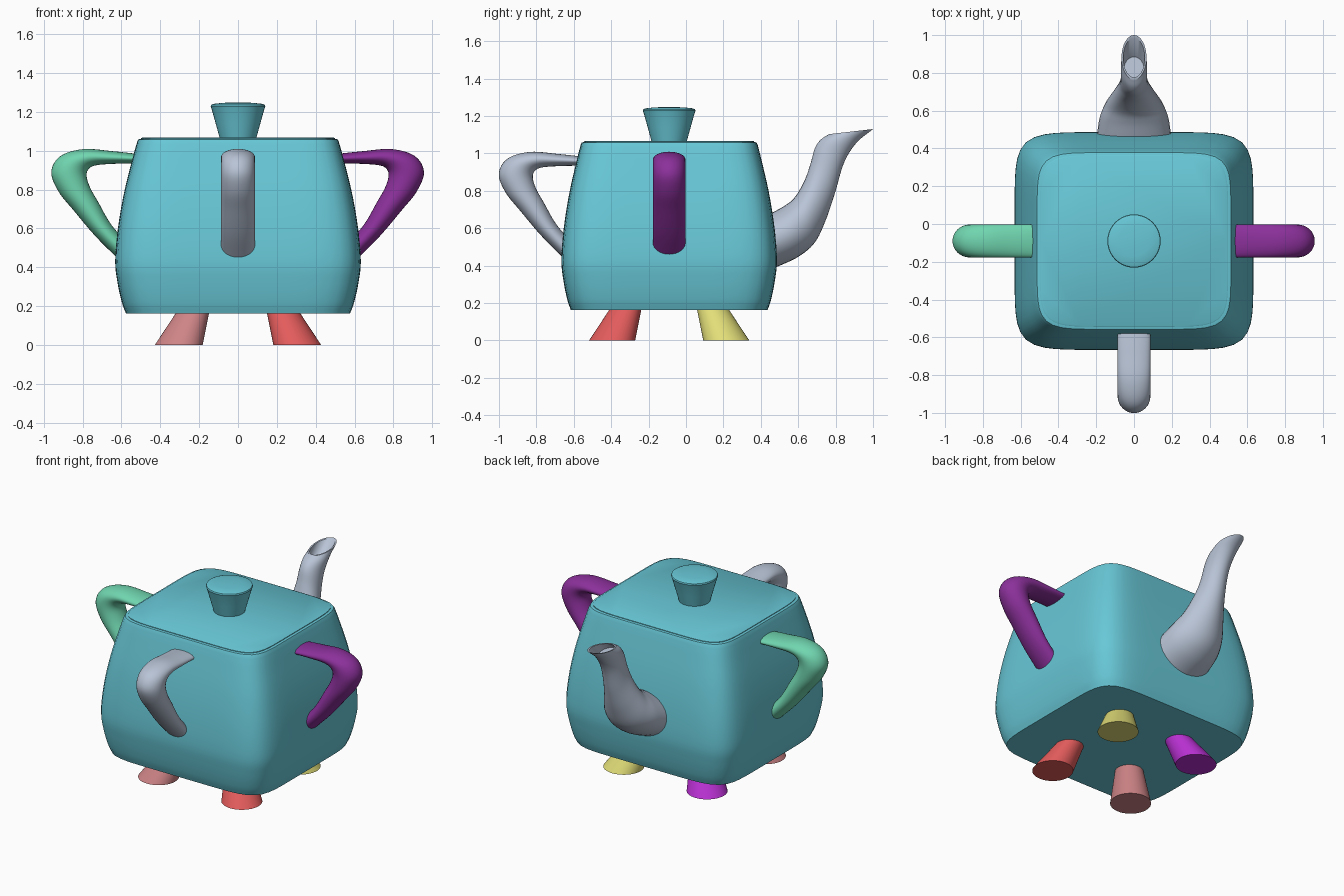
import bpy, bmesh, math
from mathutils import Vector, Matrix

if "Cube" in bpy.data.objects:
    bpy.data.objects.remove(bpy.data.objects["Cube"], do_unlink=True)

CY = -0.09  # centre of the pot in y


def material(name, rgb):
    m = bpy.data.materials.new(name)
    m.use_nodes = True
    col = (*rgb, 1)
    m.diffuse_color = col
    m.node_tree.nodes["Principled BSDF"].inputs["Base Color"].default_value = col
    return m


teal = material("teal", (0.138, 0.578, 0.68))
grey = material("blue_grey", (0.48, 0.55, 0.67))
green = material("mint_green", (0.162, 0.672, 0.434))
purple = material("purple", (0.262, 0.03, 0.328))
rose = material("dusty_rose", (0.63, 0.235, 0.246))
red = material("red", (0.775, 0.107, 0.107))
yellow = material("yellow", (0.76, 0.73, 0.19))
magenta = material("magenta", (0.485, 0.03, 0.645))


def catmull(points, steps):
    """Smooth a list of equal-length tuples."""
    p = [Vector(q) for q in points]
    p = [2 * p[0] - p[1]] + p + [2 * p[-1] - p[-2]]
    out = []
    for i in range(1, len(p) - 2):
        a, b, c, d = p[i - 1:i + 3]
        for k in range(steps):
            t = k / steps
            out.append(0.5 * (2 * b + (c - a) * t + (2 * a - 5 * b + 4 * c - d) * t * t
                              + (3 * b - a - 3 * c + d) * t ** 3))
    return out + [p[-2]]


def loft(name, rings, mat, matrix=Matrix(), angle=35):
    """Skin a list of equal rings and cap both ends."""
    bm = bmesh.new()
    loops = [[bm.verts.new(v) for v in ring] for ring in rings]
    n = len(loops[0])
    for a, b in zip(loops, loops[1:]):
        for i in range(n):
            j = (i + 1) % n
            bm.faces.new((a[i], a[j], b[j], b[i]))
    bm.faces.new(loops[0][::-1])
    bm.faces.new(loops[-1])
    bmesh.ops.recalc_face_normals(bm, faces=bm.faces)
    bm.transform(matrix)
    mesh = bpy.data.meshes.new(name)
    bm.to_mesh(mesh)
    bm.free()
    mesh.materials.append(mat)
    ob = bpy.data.objects.new(name, mesh)
    bpy.context.collection.objects.link(ob)
    bpy.ops.object.select_all(action="DESELECT")
    bpy.context.view_layer.objects.active = ob
    ob.select_set(True)
    bpy.ops.object.shade_smooth_by_angle(angle=math.radians(angle))
    return ob


def square_ring(half, z, power=7, n=96, ratio=0.912):
    """Bowed, round-cornered square."""
    pts = []
    for i in range(n):
        c, s = math.cos(2 * math.pi * i / n), math.sin(2 * math.pi * i / n)
        r = half / (abs(c) ** power + abs(s) ** power) ** (1 / power)
        pts.append(Vector((r * c, CY + ratio * r * s, z)))
    return pts


def round_ring(x, y, z, r, n=40):
    return [Vector((x + r * math.cos(2 * math.pi * i / n),
                    y + r * math.sin(2 * math.pi * i / n), z)) for i in range(n)]


def oval_ring(s, n=32):
    """Oval between an outer and an inner point of the x-z plane, with a half width."""
    outer, inner, w = Vector((s[0], 0, s[1])), Vector((s[2], 0, s[3])), s[4]
    mid, arm = (outer + inner) / 2, (outer - inner) / 2
    return [mid + arm * math.cos(2 * math.pi * i / n)
            + Vector((0, w * math.sin(2 * math.pi * i / n), 0)) for i in range(n)]


# Body and lid
profile = [(0.577, 0.163), (0.598, 0.22), (0.62, 0.32), (0.632, 0.43), (0.618, 0.6),
           (0.585, 0.79), (0.54, 0.97), (0.519, 1.045)]
body = [square_ring(h, z) for h, z in catmull(profile, 5)]
body += [square_ring(0.513, 1.057), square_ring(0.505, 1.06)]
loft("body", body, teal)
loft("lid", [square_ring(0.498, 1.05), square_ring(0.498, 1.064),
             square_ring(0.493, 1.067)], teal)

# Knob
knob = [(0.093, 1.06), (0.115, 1.14), (0.136, 1.215), (0.141, 1.228), (0.138, 1.236),
        (0.125, 1.241), (0.08, 1.246), (0.02, 1.248)]
loft("lid_knob", [round_ring(0, CY, z, r) for r, z in knob], teal)

# Handles: outer point, inner point, half width
W = 0.087
sections = [(0.5, 0.982, 0.5, 0.935, W), (0.64, 0.997, 0.64, 0.932, W),
            (0.79, 1.008, 0.73, 0.924, W), (0.91, 0.972, 0.765, 0.905, W),
            (0.957, 0.89, 0.775, 0.87, W), (0.92, 0.79, 0.757, 0.81, W),
            (0.84, 0.69, 0.715, 0.735, W), (0.73, 0.56, 0.645, 0.615, W),
            (0.6, 0.43, 0.54, 0.5, W)]
handle = [oval_ring(s) for s in catmull(sections, 6)]
for name, mat, turn, shift in (("left_handle", purple, 0, 0), ("right_handle", green, 180, 0.004),
                               ("front_handle", grey, -90, -0.046)):
    place = (Matrix.Translation((0, CY, 0)) @ Matrix.Rotation(math.radians(turn), 4, "Z")
             @ Matrix.Translation((shift, 0, 0)))
    loft(name, handle, mat, place, 50)

# Spout, with a shallow hollow mouth
sections = [(0.42, 0.37, 0.42, 0.66, 0.2), (0.49, 0.395, 0.465, 0.685, 0.195),
            (0.605, 0.45, 0.535, 0.725, 0.18), (0.69, 0.525, 0.585, 0.77, 0.15),
            (0.748, 0.645, 0.636, 0.86, 0.11), (0.797, 0.79, 0.667, 0.95, 0.08),
            (0.845, 0.95, 0.69, 1.03, 0.07), (0.91, 1.055, 0.722, 1.075, 0.07),
            (1.0, 1.13, 0.765, 1.103, 0.066)]
spout = [oval_ring(s) for s in catmull(sections, 6)]
spout += [oval_ring((0.985, 1.127, 0.777, 1.103, 0.057)),
          oval_ring((0.885, 1.045, 0.74, 1.065, 0.055))]
loft("spout", spout, grey, Matrix.Rotation(math.pi / 2, 4, "Z"))

# Splayed legs
for name, mat, sx, sy in (("front_right_leg", rose, -1, -1), ("front_left_leg", red, 1, -1),
                          ("back_left_leg", yellow, 1, 1), ("back_right_leg", magenta, -1, 1)):
    loft(name, [round_ring(sx * 0.305, CY + sy * 0.305, 0, 0.123),
                round_ring(sx * 0.232, CY + sy * 0.232, 0.17, 0.084)], mat)
